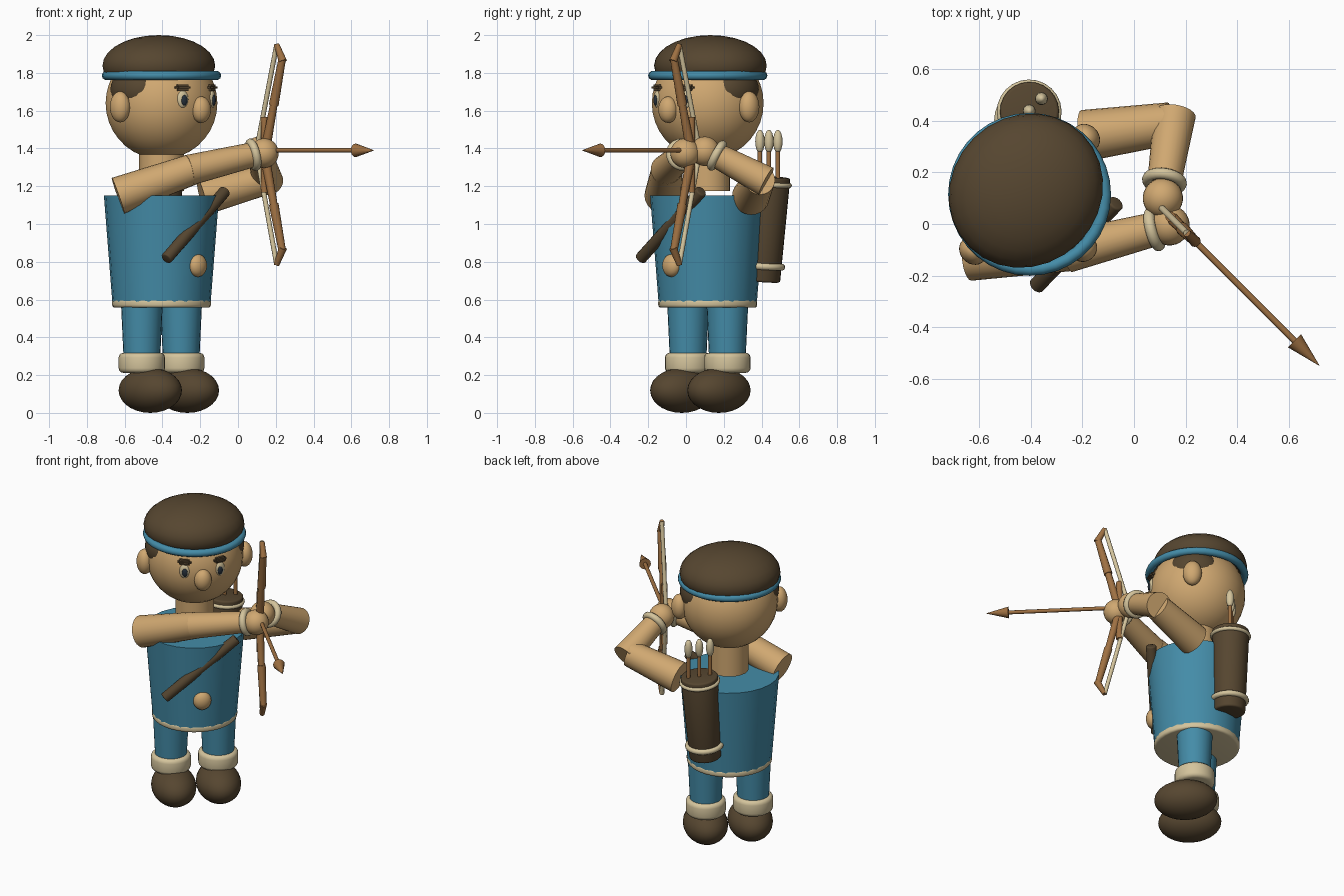
import bpy, bmesh, math
from mathutils import Vector, Matrix

if "Cube" in bpy.data.objects:
    bpy.data.objects.remove(bpy.data.objects["Cube"])

CENTRE = Vector((-0.405, 0.115, 0))
TURN = Matrix.Rotation(math.radians(45), 4, 'Z')   # figure faces +x, -y


def mat(name, r, g, b):
    m = bpy.data.materials.new(name)
    lin = [((c / 255 + 0.055) / 1.055) ** 2.4 for c in (r, g, b)]
    m.diffuse_color = (*lin, 1)
    m.use_nodes = True
    m.node_tree.nodes["Principled BSDF"].inputs["Base Color"].default_value = m.diffuse_color
    return m


SKIN = mat("skin", 208, 168, 113)
BLUE = mat("blue_cloth", 68, 140, 168)
BROWN = mat("dark_brown", 86, 70, 48)
CREAM = mat("cream", 212, 196, 156)
WOOD = mat("wood", 158, 112, 66)
DARK = mat("pupil_dark", 38, 48, 58)


def P(side, front, z):
    """Figure coordinates (its left, its front, up) to world."""
    return CENTRE + TURN @ Vector((side, -front, z))


def finish(name, bm, material, matrix, angle=40):
    bm.transform(matrix)
    bmesh.ops.recalc_face_normals(bm, faces=bm.faces[:])
    me = bpy.data.meshes.new(name)
    bm.to_mesh(me)
    bm.free()
    me.materials.append(material)
    ob = bpy.data.objects.new(name, me)
    bpy.context.collection.objects.link(ob)
    bpy.ops.object.select_all(action='DESELECT')
    bpy.context.view_layer.objects.active = ob
    ob.select_set(True)
    bpy.ops.object.shade_smooth_by_angle(angle=math.radians(angle))
    return ob


def ball(name, pos, radii, material, yaw=0.0, cut=None, seg=28):
    """Ellipsoid with radii (side, front, up), optionally cut flat below z = cut."""
    bm = bmesh.new()
    bmesh.ops.create_uvsphere(bm, u_segments=seg, v_segments=seg // 2, radius=1)
    m = (Matrix.Translation(pos) @ TURN @ Matrix.Rotation(yaw, 4, 'Z')
         @ Matrix.Diagonal((*radii, 1)))
    if cut is not None:
        bmesh.ops.bisect_plane(bm, geom=bm.verts[:] + bm.edges[:] + bm.faces[:],
                               plane_co=(0, 0, (cut - pos.z) / radii[2]),
                               plane_no=(0, 0, -1), clear_outer=True)
        bmesh.ops.holes_fill(bm, edges=[e for e in bm.edges if e.is_boundary])
    return finish(name, bm, material, m)


def align(a, b):
    return Matrix.Translation(a) @ (b - a).to_track_quat('Z', 'Y').to_matrix().to_4x4()


def rod(name, a, b, ra, rb, material, seg=24, bevel=0.0):
    """Tapered cylinder from a to b, optionally with rounded rims."""
    a, b = Vector(a), Vector(b)
    h = (b - a).length
    bm = bmesh.new()
    bmesh.ops.create_cone(bm, cap_ends=True, segments=seg, radius1=ra, radius2=rb, depth=h,
                          matrix=Matrix.Translation((0, 0, h / 2)))
    if bevel:
        rims = [e for e in bm.edges if any(len(f.verts) > 4 for f in e.link_faces)]
        bmesh.ops.bevel(bm, geom=rims, offset=bevel, segments=3, profile=0.5, affect='EDGES')
    return finish(name, bm, material, align(a, b))


def ring(name, pos, direction, major, minor, material, seg=32):
    """Torus around an axis."""
    bm = bmesh.new()
    rows = []
    for i in range(seg):
        t = 2 * math.pi * i / seg
        rows.append([bm.verts.new(((major + minor * math.cos(u)) * math.cos(t),
                                   (major + minor * math.cos(u)) * math.sin(t),
                                   minor * math.sin(u)))
                     for u in (2 * math.pi * j / 10 for j in range(10))])
    for i in range(seg):
        a, b = rows[i], rows[(i + 1) % seg]
        for j in range(10):
            k = (j + 1) % 10
            bm.faces.new((a[j], b[j], b[k], a[k]))
    pos = Vector(pos)
    return finish(name, bm, material, align(pos, pos + Vector(direction)), 80)


UP = (0, 0, 1)

# Torso, hem and neck
rod("torso", P(0, 0, 0.58), P(0, 0, 1.15), 0.26, 0.305, BLUE, seg=24)
rod("hem", P(0, 0, 0.557), P(0, 0, 0.602), 0.262, 0.262, CREAM, seg=32, bevel=0.015)
rod("neck", P(0, 0, 1.175), P(0, 0, 1.40), 0.118, 0.118, SKIN)
ball("belly_button", P(0, 0.272, 0.78), (0.056, 0.04, 0.06), SKIN)
rod("strap", P(-0.235, 0.27, 0.815), P(0.215, 0.262, 1.175), 0.032, 0.032, BROWN, seg=14, bevel=0.008)

# Head, hair and headband
ball("head", P(0, 0, 1.64), (0.297, 0.297, 0.297), SKIN, seg=36)
ball("hair", P(0, -0.02, 1.838), (0.31, 0.288, 0.162), BROWN, cut=1.785, seg=28)
ring("headband", P(0, 0, 1.786), UP, 0.292, 0.024, BLUE, seg=36)
ball("nose", P(0, 0.297, 1.605), (0.054, 0.05, 0.07), SKIN)

# Paired parts: face, legs and feet
for s, side in ((-1, "right"), (1, "left")):
    ball(side + "_ear", P(s * 0.31, 0.0, 1.62), (0.05, 0.058, 0.082), SKIN)
    ball(side + "_side_hair", P(s * 0.2, 0, 1.71), (0.105, 0.15, 0.12), BROWN)
    yaw = s * math.atan2(0.11, 0.272)
    ball(side + "_eye", P(s * 0.11, 0.268, 1.66), (0.032, 0.016, 0.046), CREAM, yaw)
    ball(side + "_pupil", P(s * 0.11, 0.281, 1.655), (0.018, 0.010, 0.028), DARK, yaw, seg=16)
    # Eyebrow: softened bar
    bm = bmesh.new()
    bmesh.ops.create_cube(bm, size=1, matrix=Matrix.Diagonal((0.085, 0.04, 0.035, 1)))
    bmesh.ops.bevel(bm, geom=bm.edges[:], offset=0.012, segments=2, affect='EDGES')
    finish(side + "_eyebrow", bm, BROWN,
           Matrix.Translation(P(s * 0.11, 0.268, 1.722)) @ TURN @ Matrix.Rotation(yaw, 4, 'Z'))
    rod(side + "_leg", P(s * 0.147, 0, 0.27), P(s * 0.147, 0, 0.57), 0.096, 0.11, BLUE)
    rod(side + "_boot_cuff", P(s * 0.147, 0, 0.212), P(s * 0.147, 0, 0.318), 0.123, 0.123,
        CREAM, bevel=0.025)
    ball(side + "_boot", P(s * 0.139, 0.055, 0.119), (0.137, 0.194, 0.119), BROWN)

# Arms: shoulder, elbow end, forearm start, wrist, hand
ARMS = {
    "right": ((-0.635, -0.12, 1.15), (-0.24, -0.10, 1.29), (-0.26, -0.107, 1.285),
              (0.08, -0.02, 1.367), (0.138, -0.005, 1.375)),
    "left": ((-0.19, 0.343, 1.145), (0.14, 0.39, 1.235), (0.158, 0.425, 1.225),
             (0.118, 0.165, 1.362), (0.112, 0.10, 1.385)),
}
for side, (shoulder, elbow, start, wrist, hand) in ARMS.items():
    rod(side + "_upper_arm", shoulder, elbow, 0.1, 0.082, SKIN)
    rod(side + "_forearm", start, wrist, 0.082, 0.066, SKIN)
    ring(side + "_wrist_cuff", wrist, Vector(wrist) - Vector(start), 0.066, 0.022, CREAM, seg=24)
    ball(side + "_hand", Vector(hand), (0.078, 0.078, 0.078), SKIN)

# Bow: limbs mirrored about the grip, with a drawn string
BS, MID = 0.325, 1.367
rod("bow_grip", P(BS, 0.447, MID - 0.2), P(BS, 0.447, MID + 0.2), 0.02, 0.02, WOOD, seg=14)
for d, half in ((1, "upper"), (-1, "lower")):
    root = P(BS, 0.447, MID)
    bend = P(BS, 0.578, MID + d * 0.505)
    tip = P(BS, 0.537, MID + d * 0.582)
    mid = root.lerp(bend, 0.55)
    rod(half + "_limb_inner", root, mid, 0.026, 0.020, WOOD, seg=14)
    rod(half + "_limb_outer", mid - (bend - root) * 0.03, bend, 0.026, 0.020, WOOD, seg=14)
    rod(half + "_limb_tip", bend - (tip - bend) * 0.15, tip, 0.022, 0.015, WOOD, seg=14)
    rod(half + "_string", tip, P(BS, 0.385, 1.385), 0.013, 0.013, CREAM, seg=10)

# Nocked arrow
rod("arrow_shaft", P(BS, 0.38, 1.39), P(BS, 1.14, 1.39), 0.012, 0.012, WOOD, seg=12)
rod("arrow_head", P(BS, 1.128, 1.39), P(BS, 1.264, 1.39), 0.036, 0.001, WOOD, seg=16)

# Quiver with two rings and three spare arrows
q0, q1 = P(0.187, -0.216, 0.695), P(0.228, -0.228, 1.25)
rod("quiver", q0, q1, 0.098, 0.115, BROWN, bevel=0.012)
ring("quiver_lower_ring", q0.lerp(q1, 0.15), q1 - q0, 0.102, 0.018, CREAM, seg=24)
ring("quiver_upper_ring", q0.lerp(q1, 0.93), q1 - q0, 0.113, 0.013, CREAM, seg=24)
for i in (-1, 0, 1):
    side = 0.228 + i * 0.067
    rod("spare_shaft", P(side, -0.23, 1.2), P(side, -0.23, 1.42), 0.012, 0.012, WOOD, seg=10)
    ball("spare_fletching", P(side, -0.23, 1.437), (0.025, 0.025, 0.062), CREAM, seg=16)
